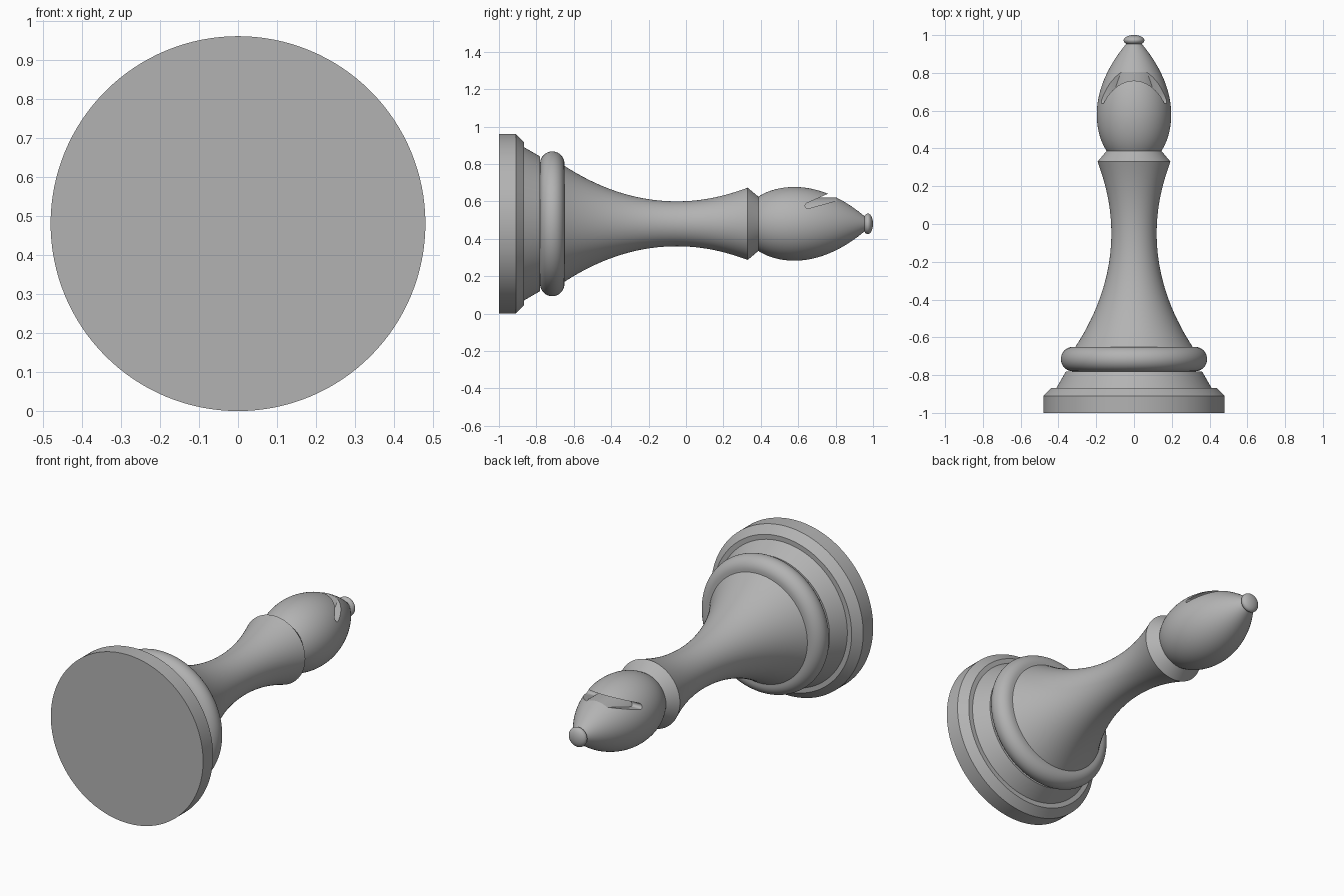
import bpy, bmesh, math
from mathutils import Vector, Matrix
from mathutils.geometry import interpolate_bezier

AXIS_Z = 0.48      # height of the turning axis
SEGMENTS = 128

cube = bpy.data.objects.get("Cube")
if cube:
    bpy.data.objects.remove(cube)

grey = bpy.data.materials.new("stone_grey")
grey.use_nodes = True
colour = (0.45, 0.45, 0.45, 1)
grey.diffuse_color = colour
grey.node_tree.nodes["Principled BSDF"].inputs["Base Color"].default_value = colour


def add_object(name, bm):
    """Turn a bmesh into a smooth-shaded object that keeps its sharp edges."""
    bmesh.ops.recalc_face_normals(bm, faces=bm.faces)
    mesh = bpy.data.meshes.new(name)
    bm.to_mesh(mesh)
    bm.free()
    mesh.materials.append(grey)
    obj = bpy.data.objects.new(name, mesh)
    bpy.context.collection.objects.link(obj)
    smooth(obj)
    return obj


def smooth(obj):
    bpy.ops.object.select_all(action="DESELECT")
    obj.select_set(True)
    bpy.context.view_layer.objects.active = obj
    bpy.ops.object.shade_smooth_by_angle(angle=math.radians(25))


def turn(name, profile):
    """Lathe a (y, radius) profile around the lying axis, with closed ends."""
    profile = [(profile[0][0], 0)] + list(profile) + [(profile[-1][0], 0)]
    bm = bmesh.new()
    verts = [bm.verts.new((0, y, AXIS_Z + r)) for y, r in profile]
    edges = [bm.edges.new(pair) for pair in zip(verts, verts[1:])]
    bmesh.ops.spin(bm, geom=verts + edges, cent=(0, 0, AXIS_Z), axis=(0, 1, 0),
                   angle=math.tau, steps=SEGMENTS)
    bmesh.ops.remove_doubles(bm, verts=bm.verts, dist=1e-5)
    return add_object(name, bm)


def curve(*points, steps=24):
    """Sample a Bezier through start, two handles and end."""
    a, b, c, d = [Vector((*p, 0)) for p in points]
    return [(v.x, v.y) for v in interpolate_bezier(a, b, c, d, steps)]


def subtract(obj, cutter):
    """Cut one object from another and discard the cutter."""
    mod = obj.modifiers.new("cut", "BOOLEAN")
    mod.operation, mod.solver, mod.object = "DIFFERENCE", "EXACT", cutter
    bpy.context.view_layer.objects.active = obj
    bpy.ops.object.modifier_apply(modifier=mod.name)
    bpy.data.objects.remove(cutter)


# Stepped foot and the rounded ring above it
turn("base", [(-1, 0.48), (-0.91, 0.48), (-0.867, 0.437), (-0.867, 0.41), (-0.78, 0.36)])
arc = [math.pi * i / 20 for i in range(21)]
turn("base_ring", [(-0.715 - 0.065 * math.cos(a), 0.322 + 0.065 * math.sin(a)) for a in arc])

# Waisted stem flaring into the collar
stem = curve((-0.65, 0.31), (-0.48, 0.20), (-0.28, 0.12), (-0.05, 0.12))
stem += curve((-0.05, 0.12), (0.10, 0.12), (0.22, 0.153), (0.33, 0.193))[1:]
turn("stem", stem)
turn("collar", [(0.33, 0.193), (0.387, 0.145)])

# Pointed head
head_profile = curve((0.387, 0.145), (0.44, 0.18), (0.51, 0.197), (0.58, 0.197))
head_profile += curve((0.58, 0.197), (0.70, 0.197), (0.83, 0.145), (0.955, 0.04))[1:]
head = turn("head", head_profile)

# Slanted slot across the head, with a round end and a cylindrical floor
bm = bmesh.new()
outline = [(0.88, 0.695), (0.65, 0.592)]
outline += [(0.652 - 0.015 * math.sin(a), 0.577 + 0.015 * math.cos(a)) for a in arc[2:-1:2]]
outline += [(0.655, 0.562), (0.88, 0.625)]
face = bm.faces.new([bm.verts.new((-0.3, y, z)) for y, z in outline])
side = bmesh.ops.extrude_face_region(bm, geom=[face])
bmesh.ops.translate(bm, vec=(0.6, 0, 0),
                    verts=[g for g in side["geom"] if isinstance(g, bmesh.types.BMVert)])
slot = add_object("slot_cutter", bm)
slot.hide_render = True
subtract(slot, turn("slot_floor_cutter", [(0.5, 0.14), (1.0, 0.14)]))
subtract(head, slot)
smooth(head)

# Flattened knob at the tip
bm = bmesh.new()
bmesh.ops.create_uvsphere(bm, u_segments=48, v_segments=24, radius=1)
bm.transform(Matrix.Translation((0, 0.972, AXIS_Z)) @ Matrix.Rotation(math.pi / 2, 4, "X")
             @ Matrix.Diagonal((0.055, 0.055, 0.028, 1)))
add_object("tip_knob", bm)
